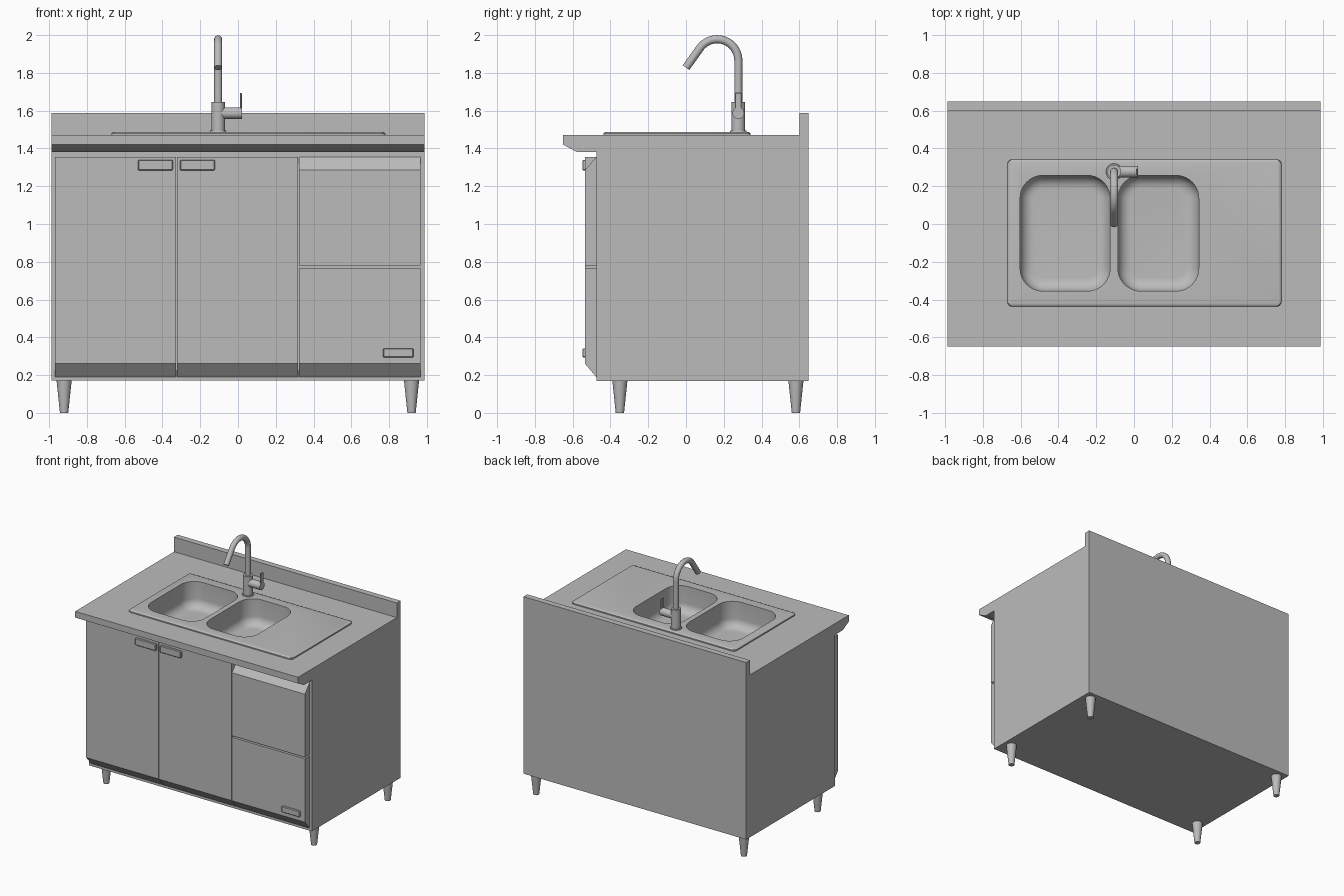
import bpy, bmesh, math
from mathutils import Matrix, Vector

old = bpy.data.objects.get("Cube")
if old:
    bpy.data.objects.remove(old, do_unlink=True)

# One flat grey for every part
grey = bpy.data.materials.new("plain grey")
grey.use_nodes = True
GREY = (0.5, 0.5, 0.5, 1)
grey.diffuse_color = GREY
grey.node_tree.nodes["Principled BSDF"].inputs["Base Color"].default_value = GREY


def activate(ob):
    bpy.ops.object.select_all(action='DESELECT')
    ob.select_set(True)
    bpy.context.view_layer.objects.active = ob


def finish(name, bm, smooth=False):
    bmesh.ops.recalc_face_normals(bm, faces=bm.faces)
    me = bpy.data.meshes.new(name)
    bm.to_mesh(me)
    bm.free()
    me.materials.append(grey)
    ob = bpy.data.objects.new(name, me)
    bpy.context.collection.objects.link(ob)
    if smooth:
        activate(ob)
        bpy.ops.object.shade_smooth_by_angle(angle=math.radians(35))
    return ob


def loft(name, loops, smooth=False):
    """Skin a stack of closed loops and cap both ends."""
    bm = bmesh.new()
    rings = [[bm.verts.new(p) for p in loop] for loop in loops]
    n = len(rings[0])
    for a, b in zip(rings, rings[1:]):
        for i in range(n):
            j = (i + 1) % n
            bm.faces.new((a[i], a[j], b[j], b[i]))
    bm.faces.new(rings[0])
    bm.faces.new(rings[-1])
    return finish(name, bm, smooth)


def prism(name, profile, x0, x1):
    """Extrude a side profile of (y, z) points along x."""
    return loft(name, [[(x, y, z) for y, z in profile] for x in (x0, x1)])


def rounded_rect(x0, x1, y0, y1, r, z, steps=10):
    pts = []
    corners = ((x1 - r, y1 - r), (x0 + r, y1 - r), (x0 + r, y0 + r), (x1 - r, y0 + r))
    for k, (cx, cy) in enumerate(corners):
        for s in range(steps + 1):
            a = math.pi / 2 * (k + s / steps)
            pts.append((cx + r * math.cos(a), cy + r * math.sin(a), z))
    return pts


def cone(name, start, end, r1, r2, sides=32):
    start, end = Vector(start), Vector(end)
    axis = end - start
    bm = bmesh.new()
    turn = axis.to_track_quat('Z', 'Y').to_matrix().to_4x4()
    bmesh.ops.create_cone(bm, cap_ends=True, segments=sides, radius1=r1, radius2=r2,
                          depth=axis.length,
                          matrix=Matrix.Translation((start + end) / 2) @ turn)
    return finish(name, bm, True)


def box(name, x, y, z, bevel=0):
    ob = prism(name, [(y[0], z[0]), (y[1], z[0]), (y[1], z[1]), (y[0], z[1])], *x)
    if bevel:
        m = ob.modifiers.new("edge", 'BEVEL')
        m.width, m.segments = bevel, 1
        activate(ob)
        bpy.ops.object.modifier_apply(modifier=m.name)
    return ob


# Cabinet with overhanging worktop and backsplash
HALF = 0.987
FRONT, DOOR = -0.475, -0.535
cabinet = prism("cabinet_and_worktop", [
    (FRONT, 0.17), (0.648, 0.17), (0.648, 1.587), (0.6, 1.587), (0.6, 1.47),
    (-0.65, 1.47), (-0.65, 1.42), (-0.575, 1.38), (FRONT, 1.38)], -HALF, HALF)

# Sink plate with a softened rim
px0, px1, py0, py1 = -0.67, 0.78, -0.437, 0.342
sink = loft("sink_plate", [
    rounded_rect(px0, px1, py0, py1, 0.025, 1.465),
    rounded_rect(px0, px1, py0, py1, 0.025, 1.479),
    rounded_rect(px0 + 0.004, px1 - 0.004, py0 + 0.004, py1 - 0.004, 0.021, 1.484),
    rounded_rect(px0 + 0.014, px1 - 0.014, py0 + 0.014, py1 - 0.014, 0.012, 1.487)], True)

# Two basins with rounded floors, cut through plate and cabinet
FLOOR, FILLET = 1.28, 0.07
for x0, x1 in ((-0.603, -0.127), (-0.085, 0.343)):
    loops = [rounded_rect(x0, x1, -0.355, 0.257, 0.12, 1.55)]
    for s in range(9):
        a = math.pi / 2 * s / 8
        d = FILLET * (1 - math.cos(a))
        loops.append(rounded_rect(x0 + d, x1 - d, -0.355 + d, 0.257 - d, 0.12 - d,
                                  FLOOR + FILLET * (1 - math.sin(a))))
    cutter = loft("basin_cutter", loops)
    cutter.hide_render = True
    for ob in (cabinet, sink):
        m = ob.modifiers.new("basin", 'BOOLEAN')
        m.operation, m.solver, m.object = 'DIFFERENCE', 'EXACT', cutter
        activate(ob)
        bpy.ops.object.modifier_apply(modifier=m.name)
    bpy.data.objects.remove(cutter, do_unlink=True)
for ob in (cabinet, sink):
    activate(ob)
    bpy.ops.object.shade_smooth_by_angle(angle=math.radians(35))

# Doors and drawers, slanted at the bottom; top drawer slanted at the top
BACK = FRONT + 0.01
foot = [(DOOR, 0.26), (FRONT, 0.19), (BACK, 0.19)]
door = foot + [(BACK, 1.355), (DOOR, 1.355)]
prism("right_door", door, -0.97, -0.328)
prism("middle_door", door, -0.323, 0.317)
prism("lower_drawer", foot + [(BACK, 0.768), (DOOR, 0.768)], 0.322, 0.967)
prism("upper_drawer", [(DOOR, 0.78), (BACK, 0.78), (BACK, 1.355),
                       (FRONT, 1.355), (DOOR, 1.285)], 0.322, 0.967)

# Pull handles
for name, x, z in (("right_door_handle", (-0.53, -0.345), (1.283, 1.34)),
                   ("middle_door_handle", (-0.308, -0.123), (1.283, 1.34)),
                   ("drawer_handle", (0.767, 0.93), (0.293, 0.342))):
    box(name, x, (DOOR - 0.014, DOOR + 0.01), z, 0.005)

# Tapered legs
for side, x in (("right", -0.921), ("left", 0.919)):
    for end, y in (("front", -0.35), ("back", 0.582)):
        cone(f"{end}_{side}_leg", (x, y, 0), (x, y, 0.18), 0.022, 0.041)

# Tap: flange, body, side mixer and lever
TX, TY = -0.105, 0.277
cone("tap_flange", (TX, TY, 1.48), (TX, TY, 1.495), 0.045, 0.042)
cone("tap_body", (TX, TY, 1.49), (TX, TY, 1.645), 0.036, 0.036)
cone("tap_mixer", (TX, TY, 1.587), (0.02, TY, 1.587), 0.031, 0.031)
box("tap_lever", (0.011, 0.02), (TY - 0.017, TY + 0.017), (1.587, 1.695), 0.003)

# Swan-neck spout: straight rise, arc, straight tip
R, CZ = 0.112, 1.866
path = [(TX, TY, 1.63)]
for s in range(25):
    a = math.radians(145 * s / 24)
    path.append((TX, TY - R + R * math.cos(a), CZ + R * math.sin(a)))
path.append((TX, 0.0, 1.828))
cu = bpy.data.curves.new("tap_spout", 'CURVE')
cu.dimensions = '3D'
cu.bevel_depth, cu.bevel_resolution, cu.use_fill_caps = 0.0215, 6, True
line = cu.splines.new('POLY')
line.points.add(len(path) - 1)
for p, co in zip(line.points, path):
    p.co = (*co, 1)
cu.materials.append(grey)
spout = bpy.data.objects.new("tap_spout", cu)
bpy.context.collection.objects.link(spout)
activate(spout)
bpy.ops.object.convert(target='MESH')
bpy.ops.object.shade_smooth_by_angle(angle=math.radians(35))
